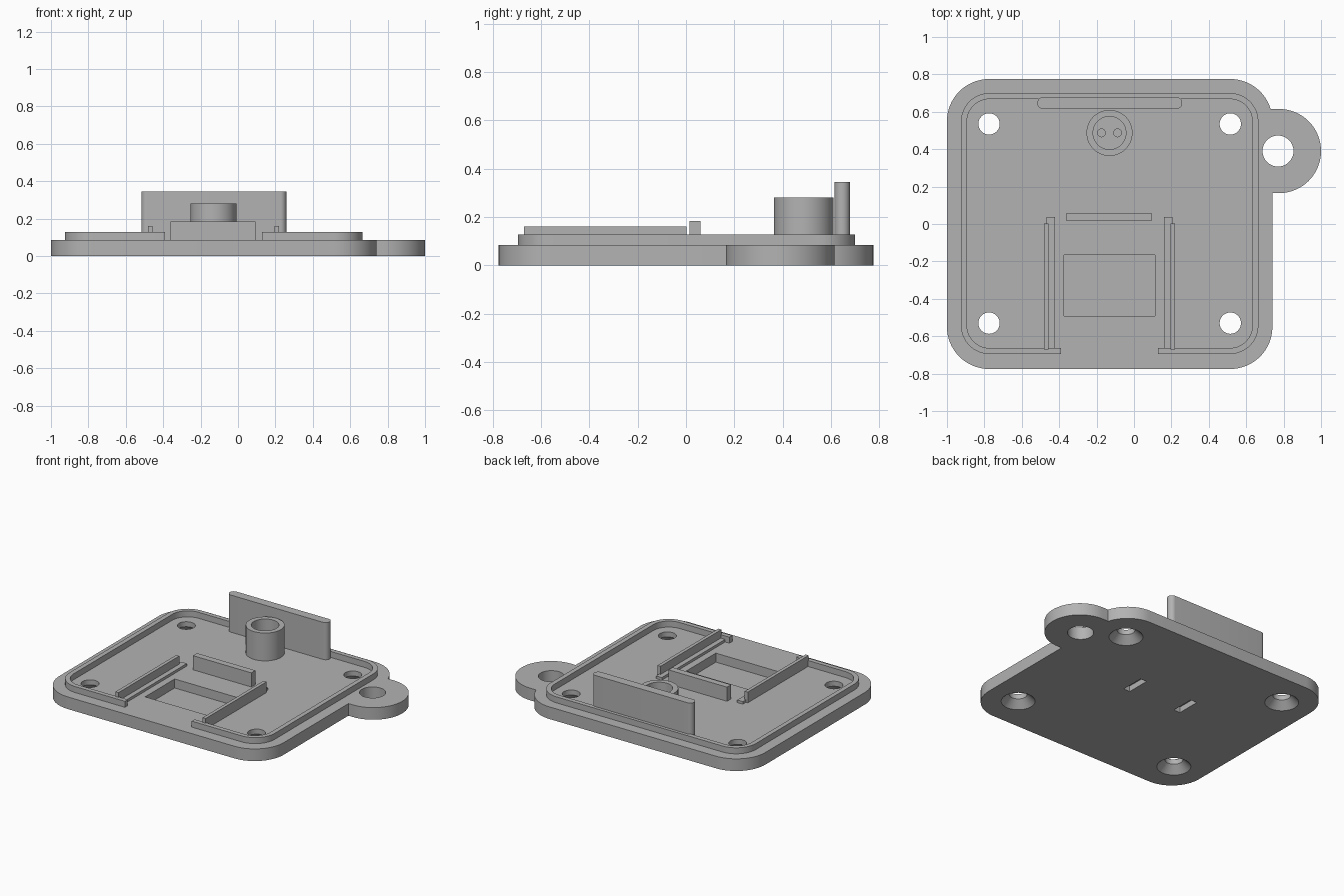
import bpy, bmesh, math

if "Cube" in bpy.data.objects:
    bpy.data.objects.remove(bpy.data.objects["Cube"])

grey = bpy.data.materials.new("plain grey")
grey.diffuse_color = (0.45, 0.45, 0.45, 1)
grey.use_nodes = True
grey.node_tree.nodes["Principled BSDF"].inputs["Base Color"].default_value = grey.diffuse_color


def finish(name, bm):
    bmesh.ops.recalc_face_normals(bm, faces=bm.faces)
    me = bpy.data.meshes.new(name)
    bm.to_mesh(me)
    bm.free()
    me.materials.append(grey)
    ob = bpy.data.objects.new(name, me)
    bpy.context.collection.objects.link(ob)
    return ob


def slab(name, x0, x1, y0, y1, z0, z1, r=0.0, seg=16):
    """Upright prism with a rectangular outline and optional round corners."""
    bm = bmesh.new()
    pts = []
    for cx, cy, a0 in ((x1 - r, y1 - r, 0), (x0 + r, y1 - r, 90),
                       (x0 + r, y0 + r, 180), (x1 - r, y0 + r, 270)):
        for i in range(seg + 1 if r else 1):
            a = math.radians(a0 + 90 * i / seg)
            pts.append((cx + r * math.cos(a), cy + r * math.sin(a), z0))
    face = bm.faces.new([bm.verts.new(p) for p in pts])
    bmesh.ops.remove_doubles(bm, verts=bm.verts, dist=1e-5)
    face = bm.faces[:][0]
    ext = bmesh.ops.extrude_face_region(bm, geom=[face], use_keep_orig=True)
    for v in ext["geom"]:
        if isinstance(v, bmesh.types.BMVert):
            v.co.z = z1
    return finish(name, bm)


def turned(name, x, y, profile, seg=48):
    """Solid of revolution from (radius, height) steps, capped at both ends."""
    bm = bmesh.new()
    rings = [[bm.verts.new((x + r * math.cos(math.tau * i / seg),
                            y + r * math.sin(math.tau * i / seg), z))
              for i in range(seg)] for r, z in profile]
    for a, b in zip(rings, rings[1:]):
        for i in range(seg):
            j = (i + 1) % seg
            bm.faces.new((a[i], a[j], b[j], b[i]))
    bm.faces.new(rings[0][::-1])
    bm.faces.new(rings[-1])
    return finish(name, bm)


def combine(ob, other, op="DIFFERENCE"):
    other.hide_render = True
    m = ob.modifiers.new("cut", "BOOLEAN")
    m.operation, m.object, m.solver = op, other, "EXACT"
    bpy.context.view_layer.objects.active = ob
    bpy.ops.object.modifier_apply(modifier=m.name)
    bpy.data.objects.remove(other)


MID = -0.131   # mirror line of the electronics bay
TOP = 0.085    # upper face of the plate

# Plate with round keyring ear
plate = slab("base_plate", -1, 0.74, -0.775, 0.775, 0, TOP, 0.225)
combine(plate, slab("ear", 0.40, 1.0, 0.165, 0.615, 0, TOP, 0.2249, 24), "UNION")
combine(plate, turned("ear_hole", 0.77, 0.39, [(0.083, -0.1), (0.083, 0.2)]))

# Countersunk screw holes
for x in (-0.775, 0.515):
    for y in (-0.53, 0.535):
        combine(plate, turned("screw_hole", x, y, [
            (0.108, -0.02), (0.108, 0.0), (0.057, 0.05), (0.057, 0.2)]))

# Shallow pocket on top, blind slots underneath, pin holes in the post
combine(plate, slab("pocket", -0.375, 0.113, -0.492, -0.165, 0.022, 0.2))
for s in (-1, 1):
    cx = MID + s * 0.208
    combine(plate, slab("slot", cx - 0.025, cx + 0.025, 0.02, 0.185, -0.1, 0.04))
    combine(plate, turned("pin_hole", MID + s * 0.043, 0.487,
                          [(0.021, 0.05), (0.021, 0.2)], 20))

# Raised rim, open at the front
rim = slab("rim", -0.925, 0.665, -0.695, 0.70, TOP, 0.127, 0.152)
combine(rim, slab("rim_inside", -0.893, 0.633, -0.663, 0.668, 0, 0.3, 0.12))
combine(rim, slab("rim_gap", -0.39, 0.128, -0.9, -0.5, 0, 0.3))

# Hollow post
post = turned("post", MID, 0.487, [(0.123, TOP), (0.123, 0.28)], 64)
combine(post, turned("post_bore", MID, 0.487, [(0.088, 0), (0.088, 0.4)], 64))

# Back wall with rounded ends and the low stop in the middle
wall = slab("back_wall", -0.517, 0.258, 0.615, 0.678, TOP, 0.345, 0.031, 8)
slab("stop_wall", -0.36, 0.093, 0.015, 0.06, TOP, 0.184)

# Side rails, each with a low ledge and an end stub
for s, side in ((-1, "left"), (1, "right")):
    def part(name, a, b, y0, y1, z1):
        lo, hi = sorted((MID + s * a, MID + s * b))
        slab(side + name, lo, hi, y0, y1, TOP, z1)
    part("_rail", 0.326, 0.350, -0.67, 0.003, 0.16)
    part("_ledge", 0.292, 0.326, -0.694, 0.003, 0.103)
    part("_rail_stub", 0.292, 0.336, 0.003, 0.038, 0.103)

# Smooth the round faces, keep the edges crisp
for ob in (plate, rim, post, wall):
    bpy.ops.object.select_all(action="DESELECT")
    ob.select_set(True)
    bpy.context.view_layer.objects.active = ob
    bpy.ops.object.shade_smooth_by_angle(angle=math.radians(30))
